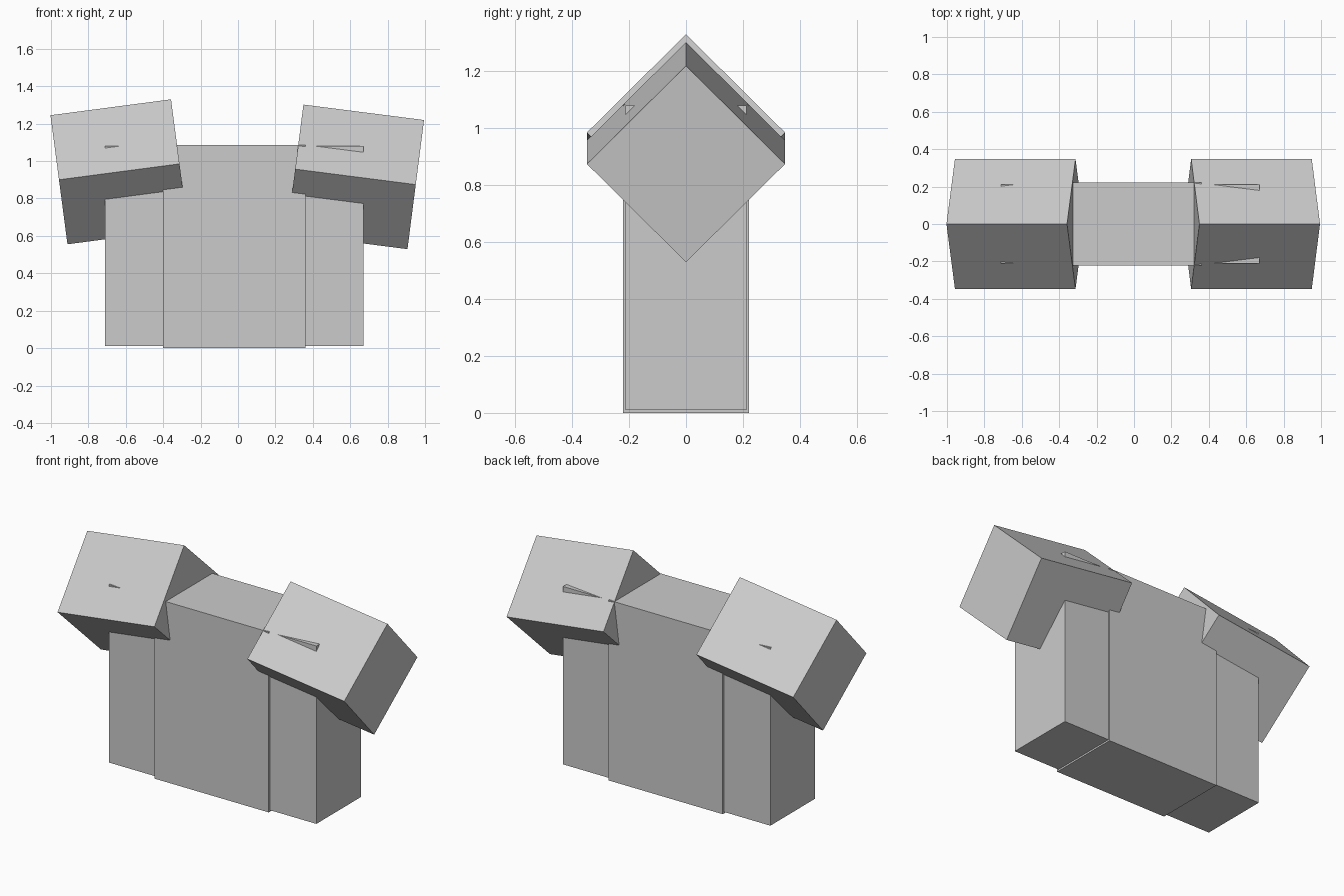
import bpy
from math import radians

if "Cube" in bpy.data.objects:
    bpy.data.objects.remove(bpy.data.objects["Cube"])

grey = bpy.data.materials.new("light grey")
grey.diffuse_color = (0.6, 0.6, 0.6, 1)
grey.use_nodes = True
grey.node_tree.nodes["Principled BSDF"].inputs["Base Color"].default_value = grey.diffuse_color


def block(name, center, size, rot=(0, 0, 0)):
    bpy.ops.mesh.primitive_cube_add(size=1, location=center, rotation=rot)
    ob = bpy.context.object
    ob.name = name
    ob.scale = size
    ob.data.materials.append(grey)
    return ob


# Central body, slightly proud of the wider body running through it
block("central_body", (-0.02, 0, 0.5425), (0.76, 0.444, 1.085))
block("wide_body", (-0.02, 0, 0.545), (1.38, 0.424, 1.07))

# Shoulder blocks: square bars turned on edge, drooping outwards
for name, x, z, tilt in (("left_shoulder", -0.635, 0.9425, -7.5),
                         ("right_shoulder", 0.628, 0.9155, 7.3)):
    block(name, (x, 0, z), (0.65, 0.492, 0.492),
          (radians(45), radians(tilt), 0))
